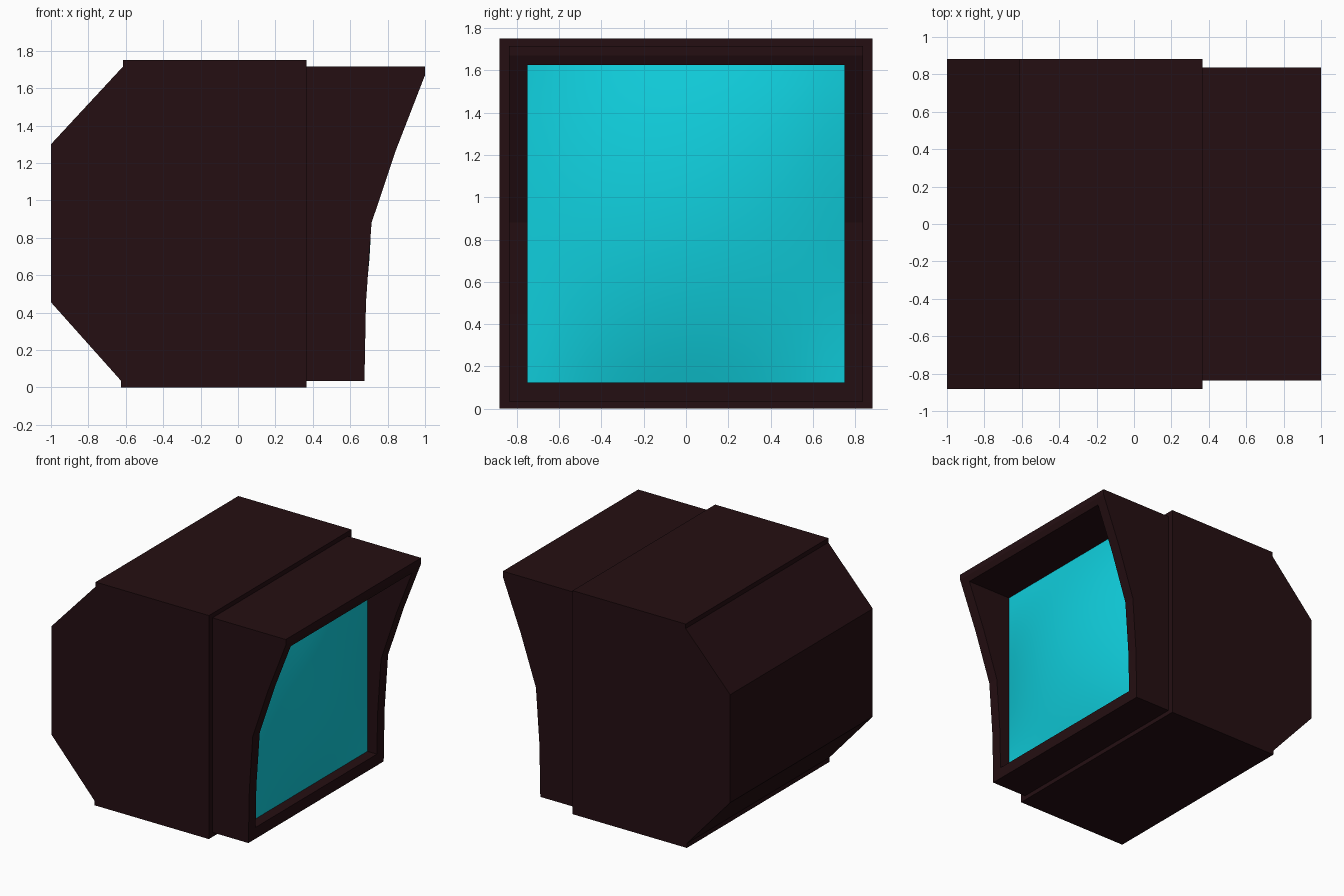
import bpy, bmesh

if "Cube" in bpy.data.objects:
    bpy.data.objects.remove(bpy.data.objects["Cube"])


def material(name, rgb):
    m = bpy.data.materials.new(name)
    m.diffuse_color = (*rgb, 1)
    m.use_nodes = True
    m.node_tree.nodes["Principled BSDF"].inputs["Base Color"].default_value = m.diffuse_color
    return m


def add_object(name, bm, mat=None):
    bmesh.ops.recalc_face_normals(bm, faces=bm.faces)
    me = bpy.data.meshes.new(name)
    bm.to_mesh(me)
    bm.free()
    ob = bpy.data.objects.new(name, me)
    bpy.context.collection.objects.link(ob)
    if mat:
        me.materials.append(mat)
    return ob


def extrude_profile(name, points, half_width, mat=None):
    """Side profile (x, z) extruded symmetrically along y."""
    bm = bmesh.new()
    face = bm.faces.new([bm.verts.new((x, -half_width, z)) for x, z in points])
    out = bmesh.ops.extrude_face_region(bm, geom=[face])
    verts = [g for g in out["geom"] if isinstance(g, bmesh.types.BMVert)]
    bmesh.ops.translate(bm, verts=verts, vec=(0, 2 * half_width, 0))
    return add_object(name, bm, mat)


casing = material("dark_casing", (0.018, 0.0045, 0.006))
glass = material("cyan_glass", (0.005, 0.62, 0.72))

# Rear housing with chamfered back
extrude_profile("rear_housing", [
    (-1, 0.455), (-0.625, 0.035), (-0.625, 0), (0.365, 0), (0.365, 1.75),
    (-0.615, 1.75), (-0.615, 1.715), (-1, 1.30)], 0.882, casing)

# Front bezel whose upper edge juts out as a hood
bezel = extrude_profile("front_bezel", [
    (0.34, 0.035), (0.676, 0.035), (0.684, 0.45), (0.714, 0.88),
    (0.845, 1.27), (1, 1.67), (1, 1.715), (0.34, 1.715)], 0.837, casing)

# Square opening for the screen
cutter = extrude_profile("opening_cutter", [
    (0.55, 0.125), (1.3, 0.125), (1.3, 1.625), (0.55, 1.625)], 0.75, casing)
cutter.hide_render = True
cutter.hide_viewport = True
cut = bezel.modifiers.new("opening", "BOOLEAN")
cut.operation = "DIFFERENCE"
cut.solver = "EXACT"
cut.object = cutter

# Bulging screen
bm = bmesh.new()
bmesh.ops.create_grid(bm, x_segments=16, y_segments=16, size=0.75)
for v in bm.verts:
    y, z = v.co.x, v.co.y
    u, w = y / 0.75, z / 0.75
    v.co = (0.595 + 0.115 * (1 - u ** 2) * (1 - w ** 2), y, z + 0.875)
screen = add_object("screen", bm, glass)
if screen.data.polygons[0].normal.x < 0:
    screen.data.flip_normals()
for p in screen.data.polygons:
    p.use_smooth = True
